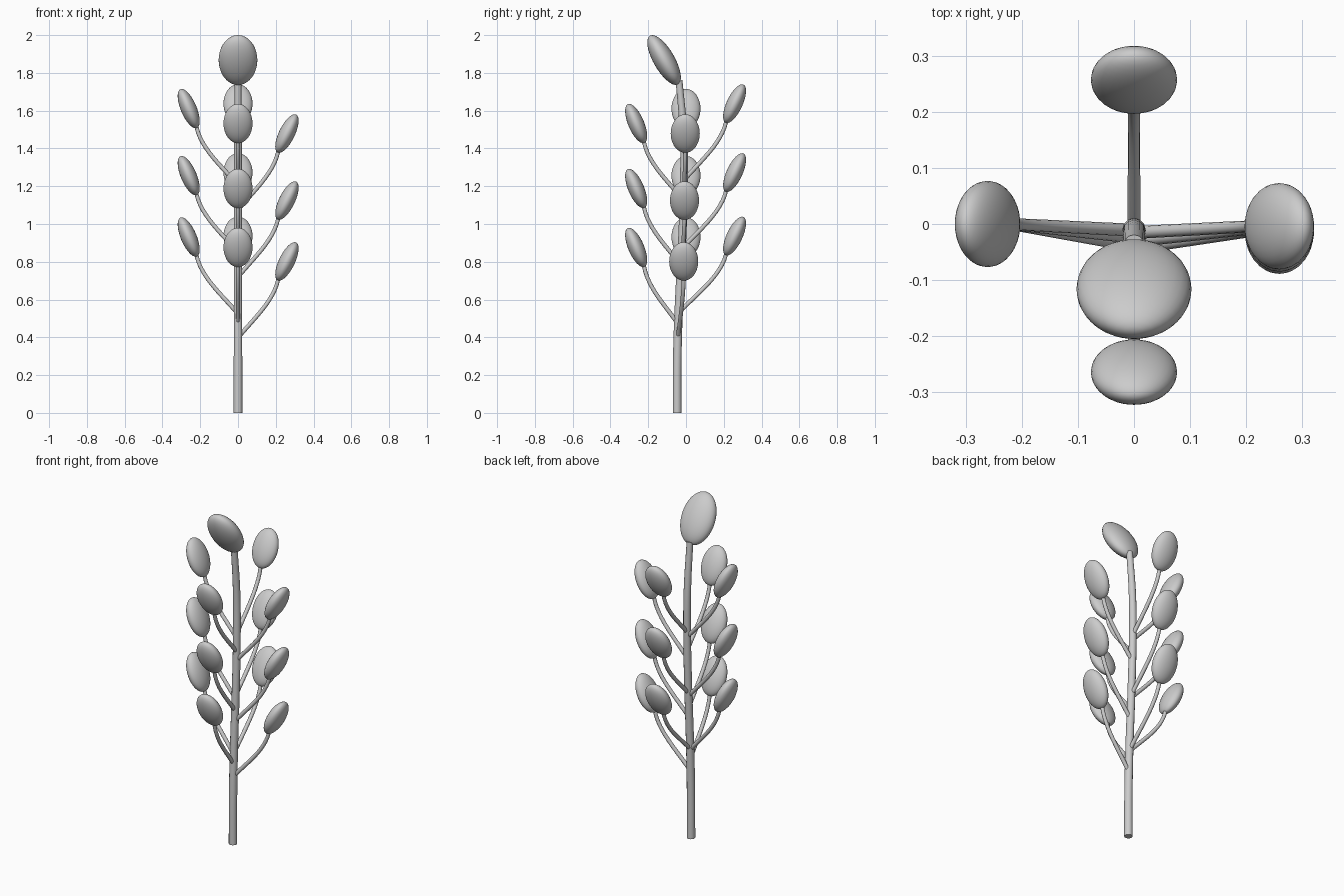
import bpy
from math import sin, cos, pi, radians
from mathutils import Matrix, Vector

if "Cube" in bpy.data.objects:
    bpy.data.objects.remove(bpy.data.objects["Cube"])

STEM = [(-.047, 0, .023), (-.046, .3, .0225), (-.037, .58, .022), (-.021, .9, .0215),
        (-.011, 1.2, .021), (-.013, 1.48, .02), (-.037, 1.76, .018)]  # y, z, radius


def stem_y(z):
    for (y0, z0, _), (y1, z1, _) in zip(STEM, STEM[1:]):
        if z <= z1:
            return y0 + (y1 - y0) * (z - z0) / (z1 - z0)
    return STEM[-1][0]


def tube(name, pts, radii, handles=None):
    """Round capped tube along a bezier curve, turned into a mesh."""
    cu = bpy.data.curves.new(name, 'CURVE')
    cu.dimensions = '3D'
    cu.bevel_depth = 1
    cu.bevel_resolution = 4
    cu.resolution_u = 12 if handles else 5
    cu.use_fill_caps = True
    sp = cu.splines.new('BEZIER')
    sp.bezier_points.add(len(pts) - 1)
    for i, (bp, p, r) in enumerate(zip(sp.bezier_points, pts, radii)):
        kind = 'FREE' if handles else 'AUTO'
        bp.handle_left_type = bp.handle_right_type = kind
        bp.co = p
        bp.radius = r
        if handles:
            bp.handle_left = bp.handle_right = handles[i]
    ob = bpy.data.objects.new(name, cu)
    bpy.context.collection.objects.link(ob)
    bpy.ops.object.select_all(action='DESELECT')
    bpy.context.view_layer.objects.active = ob
    ob.select_set(True)
    bpy.ops.object.convert(target='MESH')
    bpy.ops.object.shade_smooth_by_angle(angle=radians(40))


def bud(name, center, azimuth, tilt, size):
    """Flattened ellipsoid leaning outward along the azimuth."""
    bpy.ops.mesh.primitive_uv_sphere_add(segments=32, ring_count=20, radius=1)
    ob = bpy.context.object
    ob.name = name
    ob.data.transform(Matrix.Translation(center) @ Matrix.Rotation(azimuth, 4, 'Z')
                      @ Matrix.Rotation(tilt, 4, 'Y')
                      @ Matrix.Diagonal((.056 * size, .1025 * size, .149 * size, 1)))
    bpy.ops.object.shade_smooth()


# main stem and the large bud at its tip
tube("stem", [(0, y, z) for y, z, r in STEM], [r for y, z, r in STEM])
bud("top_bud", (0, -.116, 1.868), -pi / 2, radians(30), 1)

# side branches: azimuth, tilt, bud distance, bud heights
SIDES = {
    "right": (0, 26, .259, (.802, 1.124, 1.479)),
    "back": (pi / 2, 25, .257, (.936, 1.272, 1.637)),
    "left": (pi, 23, .261, (.931, 1.256, 1.611)),
    "front": (-pi / 2, 23, .264, (.876, 1.188, 1.532)),
}
for side, (az, tilt, dist, heights) in SIDES.items():
    t = radians(tilt)
    out = Vector((cos(az), sin(az), 0))
    for i, z in enumerate(heights):
        c = out * dist + Vector((0, 0, z))
        if side in ("left", "right"):
            c.y = -.012 + .004 * i if side == "right" else 0
        bud(f"{side}_bud_{i + 1}", c, az, t, .75)
        # branch sweeps out from the stem and bends up into the bud
        end = c - (out * sin(t) + Vector((0, 0, cos(t)))) * .105
        start = Vector((0, stem_y(end.z - .31), end.z - .31))
        d = end - start

        def at(f, h):
            return Vector((start.x + d.x * f, start.y + d.y * f, end.z + h))
        tube(f"{side}_branch_{i + 1}", [start, end], [.0115, .0105],
             [at(.38, -.21), at(.88, -.12)])
